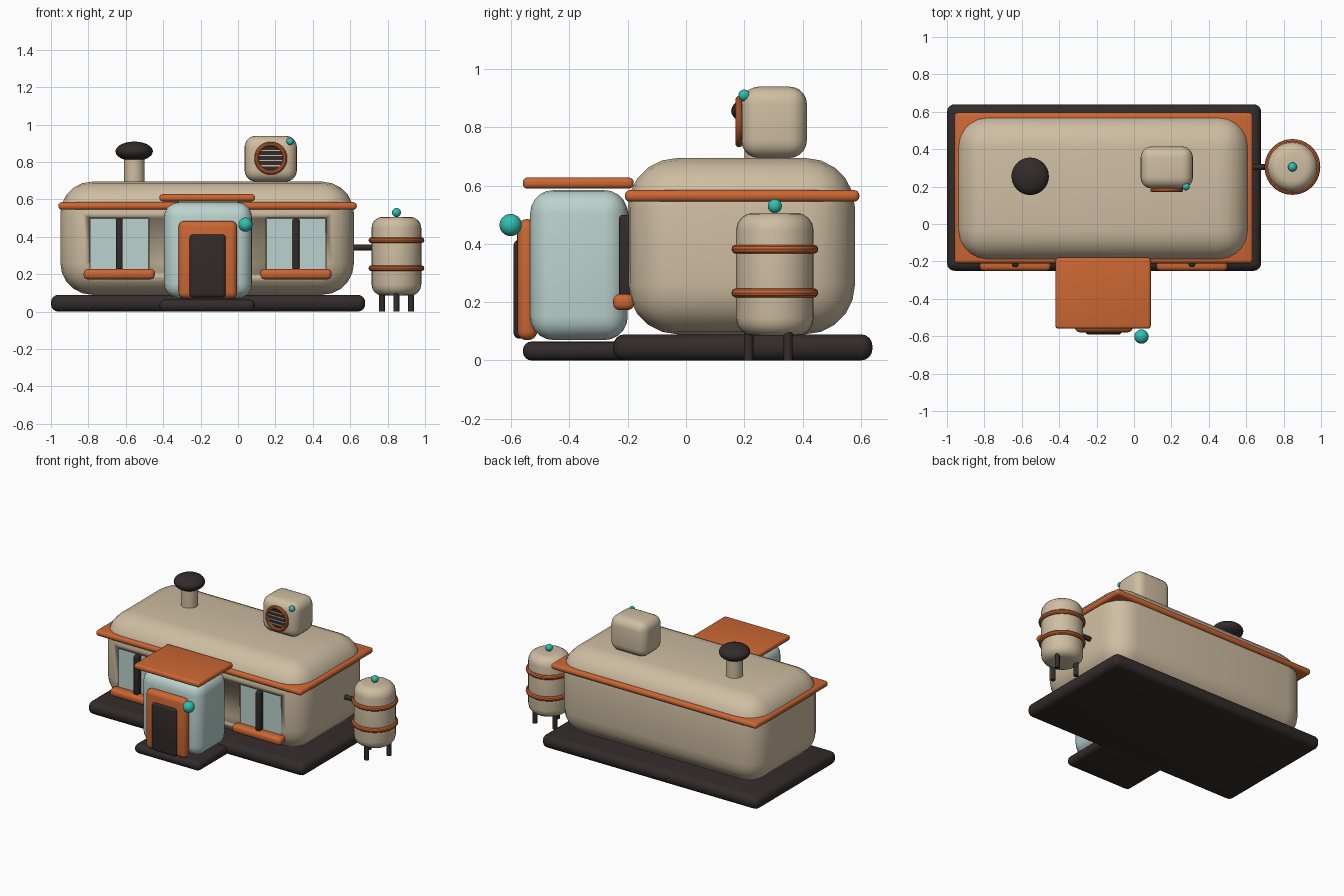
import bpy, math
from mathutils import Vector

if "Cube" in bpy.data.objects:
    bpy.data.objects.remove(bpy.data.objects["Cube"])


def material(name, rgb):
    m = bpy.data.materials.new(name)
    m.diffuse_color = (*rgb, 1)
    m.use_nodes = True
    m.node_tree.nodes["Principled BSDF"].inputs["Base Color"].default_value = m.diffuse_color
    return m


BEIGE = material("warm beige", (0.62, 0.51, 0.36))
ORANGE = material("burnt orange", (0.60, 0.135, 0.033))
DARK = material("dark brown", (0.033, 0.024, 0.024))
BLUE = material("pale blue", (0.50, 0.65, 0.62))
TEAL = material("teal", (0.03, 0.52, 0.43))


def finish(ob, name, mat, bevel=0, segments=4):
    ob.name = name
    if mat:
        ob.data.materials.append(mat)
    if bevel:
        b = ob.modifiers.new("round", 'BEVEL')
        b.width, b.segments = bevel, segments
        b.limit_method, b.angle_limit = 'ANGLE', math.radians(40)
        bpy.ops.object.modifier_apply(modifier=b.name)
    bpy.ops.object.shade_smooth_by_angle(angle=math.radians(35))
    return ob


def box(name, mat, x, y, z, bevel=0, segments=4):
    bpy.ops.mesh.primitive_cube_add(size=1)
    ob = bpy.context.object
    lo, hi = Vector((x[0], y[0], z[0])), Vector((x[1], y[1], z[1]))
    for v in ob.data.vertices:
        v.co = (lo + hi) / 2 + v.co * (hi - lo)
    return finish(ob, name, mat, bevel, segments)


def cylinder(name, mat, a, b, r, bevel=0, sides=32):
    a, b = Vector(a), Vector(b)
    bpy.ops.mesh.primitive_cylinder_add(vertices=sides, radius=r, depth=(b - a).length,
                                        location=(a + b) / 2,
                                        rotation=(b - a).to_track_quat('Z', 'Y').to_euler())
    return finish(bpy.context.object, name, mat, bevel)


def ball(name, mat, c, r, flat=1):
    bpy.ops.mesh.primitive_uv_sphere_add(segments=32, ring_count=16, radius=r, location=c)
    bpy.context.object.scale.z = flat
    return finish(bpy.context.object, name, mat)


def ring(name, mat, c, r, thick, rot=(0, 0, 0)):
    bpy.ops.mesh.primitive_torus_add(major_radius=r, minor_radius=thick, location=c, rotation=rot,
                                     major_segments=40, minor_segments=10)
    return finish(bpy.context.object, name, mat)


# Ground slabs
box("base_slab", DARK, (-1, 0.68), (-0.25, 0.64), (0, 0.09), 0.04)
box("porch_slab", DARK, (-0.42, 0.09), (-0.56, -0.15), (0, 0.065), 0.03)

# Main body with rounded edges
body = box("main_body", BEIGE, (-0.95, 0.62), (-0.2, 0.58), (0.09, 0.695), 0.17, 5)

# Windows: recess, glass, mullion and sill
for side, cx in (("left", -0.635), ("right", 0.31)):
    cutter = box(side + "_window_cutter", None, (cx - 0.16, cx + 0.16), (-0.3, -0.17), (0.2, 0.5))
    cutter.hide_render = True
    cutter.hide_viewport = False
    cutter.display_type = 'WIRE'
    cut = body.modifiers.new(side + "_recess", 'BOOLEAN')
    cut.operation, cut.solver, cut.object = 'DIFFERENCE', 'EXACT', cutter
    bpy.context.view_layer.objects.active = body
    bpy.ops.object.modifier_apply(modifier=cut.name)
    bpy.data.objects.remove(cutter)
    box(side + "_glass", BLUE, (cx - 0.157, cx + 0.157), (-0.192, -0.165), (0.2, 0.497))
    box(side + "_mullion", DARK, (cx - 0.018, cx + 0.018), (-0.23, -0.18), (0.22, 0.5), 0.012, 3)
    box(side + "_sill", ORANGE, (cx - 0.19, cx + 0.19), (-0.25, -0.178), (0.173, 0.228), 0.022)

# Eave trim around the body
box("eave_trim", ORANGE, (-0.96, 0.635), (-0.21, 0.595), (0.545, 0.585), 0.018)

# Entrance
box("entrance_porch", BLUE, (-0.395, 0.075), (-0.535, -0.2), (0.07, 0.585), 0.08, 5)
box("porch_canopy", ORANGE, (-0.42, 0.09), (-0.56, -0.18), (0.59, 0.628), 0.016)
box("door_frame", ORANGE, (-0.318, -0.005), (-0.58, -0.51), (0.07, 0.485), 0.032)
box("door_panel", DARK, (-0.26, -0.065), (-0.592, -0.55), (0.075, 0.415), 0.02)
ball("porch_lamp", TEAL, (0.04, -0.602, 0.465), 0.038)

# Roof chimney with a mushroom cap
cylinder("chimney_pipe", BEIGE, (-0.555, 0.255, 0.67), (-0.555, 0.255, 0.86), 0.055)
ball("chimney_cap", DARK, (-0.555, 0.255, 0.857), 0.1, 0.52)

# Roof ventilation unit
box("vent_unit", BEIGE, (0.035, 0.315), (0.19, 0.415), (0.695, 0.94), 0.06, 5)
cylinder("vent_opening", DARK, (0.175, 0.2, 0.82), (0.175, 0.183, 0.82), 0.076)
ring("vent_ring", ORANGE, (0.175, 0.182, 0.82), 0.076, 0.012, (math.pi / 2, 0, 0))
for dz in (-0.04, -0.013, 0.014, 0.041):
    w = math.sqrt(0.07 ** 2 - dz ** 2)
    box("vent_slat", BEIGE, (0.175 - w, 0.175 + w), (0.179, 0.19), (0.817 + dz, 0.823 + dz))
ball("vent_light", TEAL, (0.278, 0.2, 0.91), 0.02)

# Storage tank on three legs
tx, ty = 0.847, 0.305
cylinder("tank", BEIGE, (tx, ty, 0.085), (tx, ty, 0.507), 0.133, 0.06)
for z in (0.232, 0.382):
    ring("tank_band", ORANGE, (tx, ty, z), 0.133, 0.016)
for deg in (30, 150, 270):
    a = math.radians(deg)
    lx, ly = tx + 0.09 * math.cos(a), ty + 0.09 * math.sin(a)
    cylinder("tank_leg", DARK, (lx, ly, 0), (lx, ly, 0.13), 0.016, 0, 12)
ball("tank_knob", TEAL, (tx, ty, 0.53), 0.024)
cylinder("tank_pipe", DARK, (0.58, ty, 0.343), (0.75, ty, 0.343), 0.016, 0, 16)
